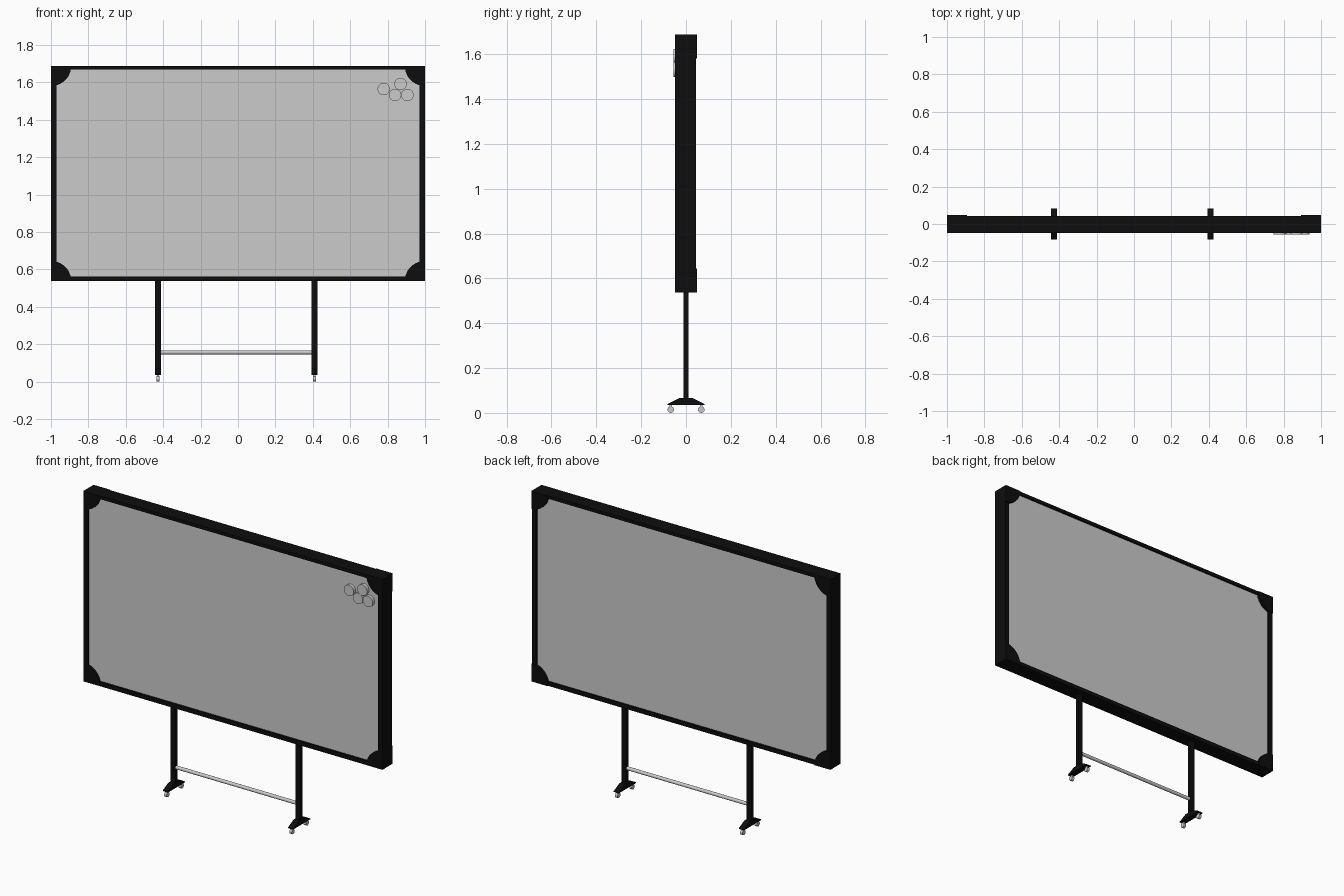
import bpy, bmesh, math
from mathutils import Matrix, Vector

if "Cube" in bpy.data.objects:
    bpy.data.objects.remove(bpy.data.objects["Cube"])

black = bpy.data.materials.new("black_metal")
black.diffuse_color = (0.004, 0.004, 0.004, 1)
black.use_nodes = True
black.node_tree.nodes["Principled BSDF"].inputs["Base Color"].default_value = black.diffuse_color


def finish(bm, name, mat=None, smooth=False):
    bmesh.ops.recalc_face_normals(bm, faces=bm.faces)
    me = bpy.data.meshes.new(name)
    bm.to_mesh(me)
    bm.free()
    ob = bpy.data.objects.new(name, me)
    bpy.context.collection.objects.link(ob)
    if mat:
        me.materials.append(mat)
    if smooth:
        bpy.context.view_layer.objects.active = ob
        ob.select_set(True)
        bpy.ops.object.shade_smooth_by_angle(angle=math.radians(35))
        ob.select_set(False)
    return ob


def add_box(bm, x0, x1, y0, y1, z0, z1):
    m = Matrix.Translation(((x0 + x1) / 2, (y0 + y1) / 2, (z0 + z1) / 2))
    bmesh.ops.create_cube(bm, size=1, matrix=m @ Matrix.Diagonal((x1 - x0, y1 - y0, z1 - z0, 1)))


def box(name, *ext, mat=None):
    bm = bmesh.new()
    add_box(bm, *ext)
    return finish(bm, name, mat)


def cylinder(name, centre, radius, depth, axis, seg=32):
    bm = bmesh.new()
    rot = Vector((0, 0, 1)).rotation_difference(Vector(axis)).to_matrix().to_4x4()
    bmesh.ops.create_cone(bm, cap_ends=True, segments=seg, radius1=radius, radius2=radius,
                          depth=depth, matrix=Matrix.Translation(centre) @ rot)
    return finish(bm, name, None, True)


def prism(name, points, direction, mat, smooth=False):
    bm = bmesh.new()
    f = bm.faces.new([bm.verts.new(p) for p in points])
    r = bmesh.ops.extrude_face_region(bm, geom=[f])
    verts = [v for v in r["geom"] if isinstance(v, bmesh.types.BMVert)]
    bmesh.ops.translate(bm, vec=direction, verts=verts)
    return finish(bm, name, mat, smooth)


BOT, TOP = 0.537, 1.688
FRONT, BACK = -0.048, 0.044

# board frame: four bars
bm = bmesh.new()
for s in (-1, 1):
    add_box(bm, *sorted((s, s * 0.971)), FRONT, BACK, BOT, TOP)
add_box(bm, -0.971, 0.971, FRONT, BACK, TOP - 0.02, TOP)
add_box(bm, -0.971, 0.971, FRONT, BACK, BOT, BOT + 0.025)
finish(bm, "board_frame", black)

# writing surface, slightly recessed on both sides
box("board_panel", -0.975, 0.975, -0.036, 0.034, BOT + 0.015, TOP - 0.015)

# quarter-round corner blocks
for sx in (-1, 1):
    for sz, z in ((1, BOT), (-1, TOP)):
        pts = [(sx, FRONT - 0.0005, z)]
        for i in range(13):
            a = math.pi / 2 * i / 12
            pts.append((sx * (1 - 0.108 * math.cos(a)), FRONT - 0.0005, z + sz * 0.108 * math.sin(a)))
        prism("corner_block", pts, (0, 0.0975, 0), black, True)

# round magnets
for x, z in ((0.779, 1.564), (0.869, 1.591), (0.84, 1.532), (0.906, 1.532)):
    cylinder("magnet", (x, -0.045, z), 0.033, 0.02, (0, 1, 0))

# legs, feet and wheels
for lx in (-0.428, 0.409):
    box("leg", lx - 0.0165, lx + 0.0165, -0.0105, 0.0105, 0.05, BOT + 0.01, mat=black)
    prof = [(-0.082, 0.035), (0.082, 0.035), (0.082, 0.04), (0.03, 0.066), (-0.03, 0.066), (-0.082, 0.04)]
    prism("foot", [(lx - 0.017, y, z) for y, z in prof], (0.034, 0, 0), black)
    for y in (-0.068, 0.068):
        cylinder("wheel", (lx, y, 0.0145), 0.0145, 0.016, (1, 0, 0), 24)
        box("wheel_stem", lx - 0.005, lx + 0.005, y - 0.005, y + 0.005, 0.015, 0.038)

# lower crossbar
cylinder("crossbar", (-0.0095, 0, 0.156), 0.0105, 0.81, (1, 0, 0), 24)
